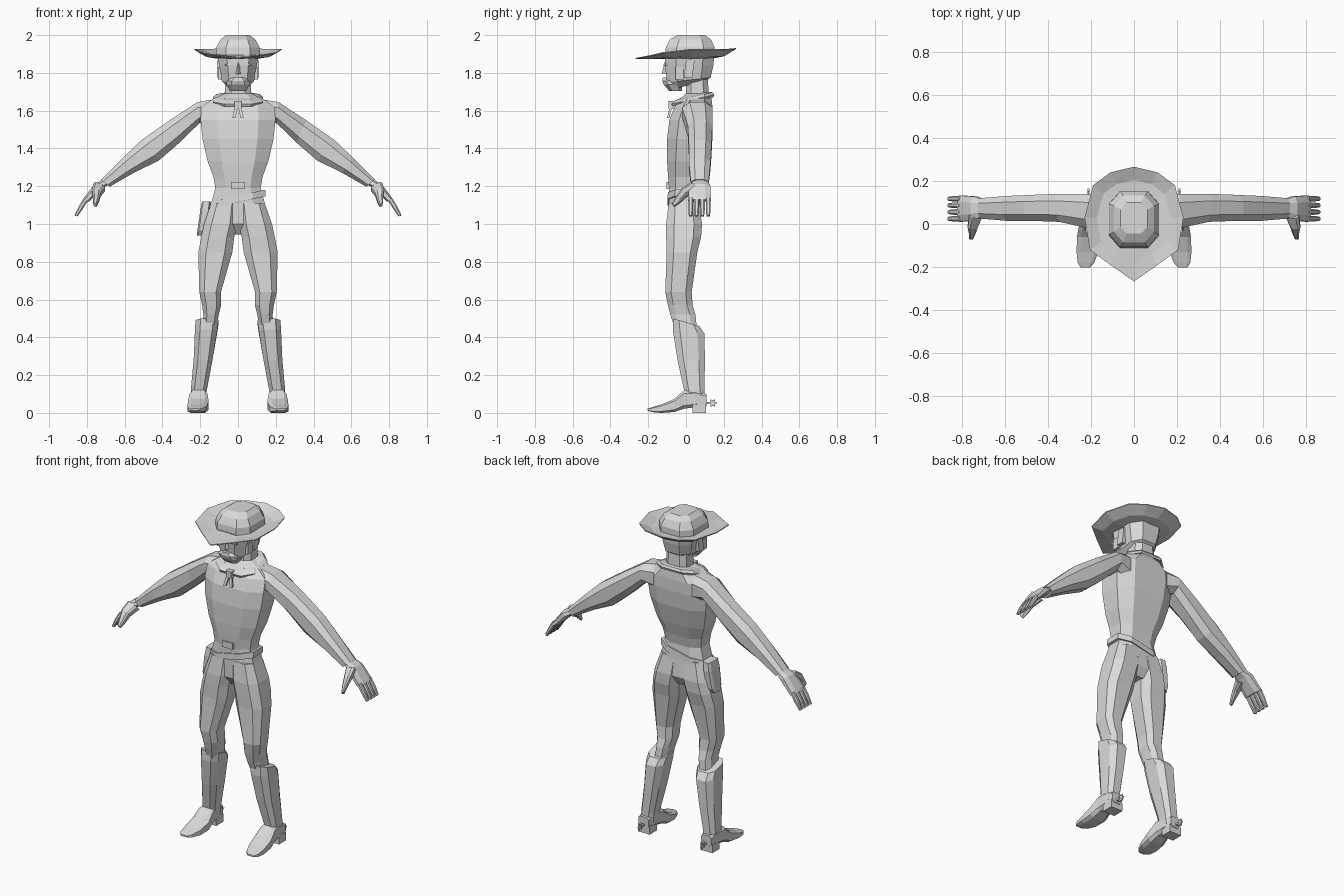
import bpy, bmesh, math
from mathutils import Vector as V

grey = bpy.data.materials.new("plain grey")
grey.diffuse_color = (0.7, 0.7, 0.7, 1)


def loft(name, rings, mirror=False, closed=False):
    """Skin a list of equal-length point rings; cap the ends or join them."""
    bm = bmesh.new()
    rows = [[bm.verts.new(p) for p in r] for r in rings]
    n = len(rows[0])
    pairs = list(zip(rows, rows[1:])) + ([(rows[-1], rows[0])] if closed else [])
    for a, b in pairs:
        for i in range(n):
            j = (i + 1) % n
            bm.faces.new((a[i], a[j], b[j], b[i]))
    if not closed:
        bm.faces.new(rows[0])
        bm.faces.new(rows[-1])
    bmesh.ops.recalc_face_normals(bm, faces=bm.faces)
    me = bpy.data.meshes.new(name)
    bm.to_mesh(me)
    bm.free()
    me.materials.append(grey)
    ob = bpy.data.objects.new(name, me)
    bpy.context.collection.objects.link(ob)
    if mirror:
        ob.modifiers.new("Mirror", 'MIRROR').use_mirror_merge = False
    return ob


def octagon(c, u, v, k=0.55):
    """Chamfered rectangle around c with half axes u and v."""
    c, u, v = V(c), V(u), V(v)
    return [c + u * a + v * b for a, b in
            ((1, -k), (1, k), (k, 1), (-k, 1), (-1, k), (-1, -k), (-k, -1), (k, -1))]


def flat(x0, x1, y0, y1, zf, zb=None, k=0.55):
    """Level ring; zf and zb are the front and back heights."""
    zb = zf if zb is None else zb
    return octagon(((x0 + x1) / 2, (y0 + y1) / 2, (zf + zb) / 2),
                   ((x1 - x0) / 2, 0, 0), (0, (y1 - y0) / 2, (zb - zf) / 2), k)


def body(hx, y0, y1, zf, zb=None, k=0.55):
    return flat(-hx, hx, y0, y1, zf, zb, k)


def limb(top, bot, y0, y1, k=0.5):
    """Ring across a limb in the xz plane, from top edge to bottom edge."""
    t, b = V((top[0], 0, top[1])), V((bot[0], 0, bot[1]))
    return octagon((t + b) / 2 + V((0, (y0 + y1) / 2, 0)), (t - b) / 2,
                   (0, (y1 - y0) / 2, 0), k)


def box(name, x0, x1, y0, y1, z0, z1, mirror=False, lean=0, slant=0):
    """Box whose bottom may be shifted by lean (x) and slant (y)."""
    def quad(z, dx, dy):
        return [(x0 + dx, y0 + dy, z), (x1 + dx, y0 + dy, z),
                (x1 + dx, y1 + dy, z), (x0 + dx, y1 + dy, z)]
    return loft(name, [quad(z0, lean, slant), quad(z1, 0, 0)], mirror)


# Torso with neck
loft("torso", [body(*r) for r in (
    (.05, -.05, .05, .945), (.15, -.09, .08, 1.0), (.145, -.09, .07, 1.1),
    (.12, -.09, .062, 1.19), (.13, -.095, .075, 1.25), (.16, -.10, .10, 1.33),
    (.188, -.10, .13, 1.45), (.198, -.088, .14, 1.55), (.195, -.06, .14, 1.62),
    (.13, -.03, .135, 1.665), (.07, .0, .12, 1.69), (.065, .0, .115, 1.78))])

# Legs
loft("leg", [flat(*r) for r in (
    (.0, .142, -.092, .068, 1.11), (.003, .18, -.105, .085, 1.0),
    (.02, .195, -.105, .08, .93), (.03, .21, -.102, .06, .85),
    (.09, .205, -.11, .03, .64), (.09, .19, -.096, .035, .57),
    (.102, .183, -.083, .05, .52), (.12, .19, -.05, .06, .42))], True)

# Boots: shaft, foot, heel and spur
loft("boot_shaft", [flat(*r) for r in (
    (.103, .225, -.068, .07, .50, .46), (.11, .228, -.07, .098, .44, .42),
    (.135, .235, -.045, .10, .28), (.165, .25, -.01, .098, .12),
    (.17, .25, .0, .10, .06))], True)
loft("boot_foot", [octagon(((a + b) / 2, y, (c + d) / 2), ((b - a) / 2, 0, 0),
                           (0, 0, (d - c) / 2), .65) for y, a, b, c, d in (
    (.108, .178, .246, .035, .10), (.05, .168, .253, .03, .12),
    (-.01, .163, .256, .022, .12), (-.06, .155, .265, .005, .075),
    (-.13, .165, .267, .0, .045), (-.18, .185, .262, .004, .03),
    (-.203, .205, .248, .012, .022))], True)
box("boot_heel", .172, .252, .035, .105, 0, .05, True)
star = [(.014 if i % 2 else .024, i * math.pi / 6) for i in range(12)]
loft("spur_wheel", [[(x, .142 + r * math.cos(a), .052 + r * math.sin(a)) for r, a in star]
                    for x in (.208, .216)], True)
box("spur_arm", .205, .219, .10, .138, .047, .058, True)

# Arms
loft("arm", [limb(*r) for r in (
    ((.10, 1.665), (.12, 1.50), -.01, .125), ((.215, 1.645), (.203, 1.535), -.02, .14),
    ((.36, 1.55), (.31, 1.43), .01, .14), ((.51, 1.445), (.42, 1.335), .015, .135),
    ((.61, 1.35), (.55, 1.272), .015, .13), ((.725, 1.235), (.68, 1.197), .025, .12))], True)

# Hands: palm, four fingers and thumb
loft("palm", [limb(*r) for r in (
    ((.715, 1.235), (.69, 1.205), .035, .115), ((.76, 1.212), (.715, 1.19), .018, .128),
    ((.822, 1.13), (.79, 1.118), .01, .133))], True)
for i in range(4):
    y = .012 + i * .031
    loft("finger", [limb(*r) for r in (
        ((.815, 1.14), (.79, 1.13), y, y + .026), ((.845, 1.09), (.822, 1.08), y, y + .026),
        ((.866, 1.045), (.85, 1.04), y + .003, y + .022))], True)
loft("thumb", [octagon(c, u, v) for c, u, v in (
    ((.735, .045, 1.195), (.03, 0, .012), (0, .02, -.02)),
    ((.75, -.01, 1.165), (.023, 0, .01), (0, .014, -.018)),
    ((.752, -.04, 1.13), (.015, 0, .008), (0, .012, -.013)),
    ((.757, -.067, 1.10), (.009, 0, .004), (0, .006, -.008)))], True)

# Head
loft("head", [body(*r) for r in (
    (.05, -.08, .10, 1.712, 1.755), (.085, -.10, .13, 1.75, 1.775),
    (.10, -.112, .145, 1.84), (.11, -.112, .15, 1.90))])
box("ear", .09, .112, .0, .045, 1.775, 1.865, True, slant=-.012)
box("sideburn", .088, .105, -.055, -.012, 1.765, 1.83, True)
box("eye", .022, .068, -.119, -.10, 1.838, 1.848, True)
loft("nose", [[(-.016, -.10, z), (0, y, z), (.016, -.10, z)]
              for z, y in ((1.795, -.128), (1.86, -.112))])
loft("beard", [body(*r) for r in (
    (.042, -.088, -.02, 1.703), (.062, -.118, -.02, 1.738),
    (.06, -.125, -.03, 1.758), (.03, -.122, -.03, 1.776))])

# Hat: crown, and a brim that dips at the front
loft("hat_crown", [body(*r) for r in (
    (.118, -.112, .152, 1.885), (.115, -.107, .152, 1.935),
    (.092, -.085, .132, 1.977), (.062, -.045, .10, 2.0))])
half = [(0, -.267, 1.877), (.11, -.19, 1.892), (.205, -.12, 1.908), (.23, .03, 1.925),
        (.19, .18, 1.925), (.11, .24, 1.926), (0, .266, 1.93)]
rim = half + [(-x, y, z) for x, y, z in half[-2:0:-1]]


def brim(s, lift, curl):
    return [(x * s, .02 + (y - .02) * s, 1.88 + lift + (z - 1.88) * curl) for x, y, z in rim]


loft("hat_brim", [brim(.45, -.006, 0), brim(.75, -.006, .3), brim(1, -.003, 1),
                  brim(1, .002, 1), brim(.75, .008, .3), brim(.45, .016, 0)], closed=True)

# Neckerchief: folded collar, knot and two tails
loft("neckerchief", [body(*r) for r in (
    (.075, .0, .125, 1.655, 1.69), (.125, -.072, .146, 1.622, 1.672),
    (.132, -.078, .15, 1.635, 1.684), (.115, -.055, .142, 1.655, 1.697),
    (.07, -.01, .122, 1.675, 1.70))], closed=True)
box("neckerchief_knot", -.018, .018, -.092, -.05, 1.61, 1.65)
box("neckerchief_tail", .0, .017, -.085, -.072, 1.56, 1.625, True, lean=.013, slant=-.016)

# Buckle, slanted gun belt and holster
box("buckle", -.036, .036, -.104, -.08, 1.185, 1.222)
band = []
for grow, z in ((-.02, 1.115), (.006, 1.115), (.004, 1.15), (-.02, 1.15)):
    ring = body(.14 + grow, -.092 - grow, .068 + grow, z)
    band.append([p + V((0, 0, p.x * .22)) for p in ring])
loft("gun_belt", band, closed=True)
loft("holster", [flat(*r, k=.7) for r in (
    (-.218, -.18, -.03, .03, .94), (-.215, -.165, -.045, .045, .965),
    (-.20, -.15, -.05, .055, 1.07), (-.19, -.145, -.045, .05, 1.12))])
